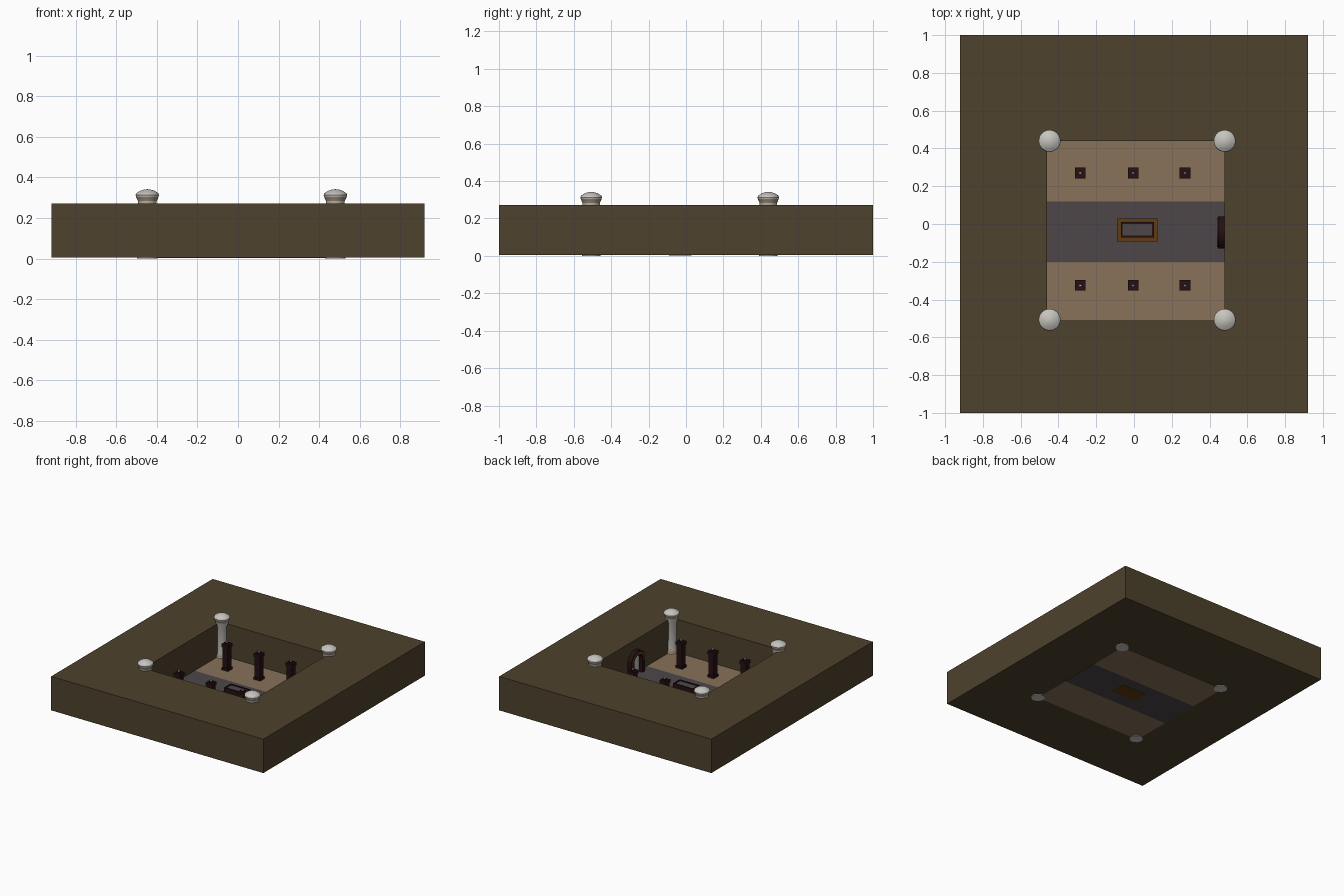
import bpy, bmesh, math

if "Cube" in bpy.data.objects:
    bpy.data.objects.remove(bpy.data.objects["Cube"])

def mat(name, r, g, b):
    m = bpy.data.materials.new(name)
    m.diffuse_color = (r, g, b, 1)
    m.use_nodes = True
    m.node_tree.nodes["Principled BSDF"].inputs["Base Color"].default_value = m.diffuse_color
    return m

EARTH = mat("earth_olive", 0.074, 0.054, 0.026)
TAN = mat("tan_floor", 0.25, 0.165, 0.102)
SLATE = mat("slate_floor", 0.075, 0.061, 0.065)
BROWN = mat("golden_brown", 0.12, 0.045, 0.004)
DARK = mat("dark_wood", 0.019, 0.005, 0.006)
STONE = mat("pale_stone", 0.56, 0.55, 0.51)
BAND = mat("beige_band", 0.33, 0.26, 0.18)


def finish(bm, name, mats):
    bmesh.ops.recalc_face_normals(bm, faces=bm.faces)
    me = bpy.data.meshes.new(name)
    bm.to_mesh(me)
    bm.free()
    ob = bpy.data.objects.new(name, me)
    bpy.context.collection.objects.link(ob)
    for m in mats:
        me.materials.append(m)
    return ob


def add_box(bm, x0, x1, y0, y1, z0, z1, mi=0):
    vs = bmesh.ops.create_cube(bm, size=1)["verts"]
    for v in vs:
        v.co = (x1 if v.co.x > 0 else x0, y1 if v.co.y > 0 else y0, z1 if v.co.z > 0 else z0)
    for f in {f for v in vs for f in v.link_faces}:
        f.material_index = mi


def box(name, dims, m):
    bm = bmesh.new()
    add_box(bm, *dims)
    return finish(bm, name, [m])


def ring_block(name, outer, inner, z0, z1, m):
    """Rectangular block with a rectangular opening."""
    bm = bmesh.new()

    def loop(r, z):
        x0, x1, y0, y1 = r
        return [bm.verts.new(p) for p in ((x0, y0, z), (x1, y0, z), (x1, y1, z), (x0, y1, z))]
    loops = [loop(outer, z0), loop(outer, z1), loop(inner, z1), loop(inner, z0)]
    for k in range(4):
        a, b = loops[k], loops[(k + 1) % 4]
        for i in range(4):
            j = (i + 1) % 4
            bm.faces.new((a[i], a[j], b[j], b[i]))
    return finish(bm, name, [m])


# Surrounding earth block and the sunken floor
X0, X1, Y0, Y1 = -0.46, 0.48, -0.51, 0.44
ring_block("earth_block", (-0.92, 0.92, -1, 1), (X0, X1, Y0, Y1), 0.006, 0.272, EARTH)
box("floor_front", (X0, X1, Y0, -0.20, 0.004, 0.012), TAN)
box("floor_back", (X0, X1, 0.12, Y1, 0.004, 0.012), TAN)
box("floor_aisle", (X0, X1, -0.20, 0.12, 0.004, 0.012), SLATE)

# Central plinth: brown plate, raised chest with dark rim
box("plinth_plate", (-0.09, 0.125, -0.092, 0.03, 0.002, 0.02), BROWN)
box("chest_body", (-0.064, 0.099, -0.066, 0.004, 0.02, 0.052), SLATE)
ring_block("chest_rim", (-0.07, 0.105, -0.072, 0.01), (-0.06, 0.095, -0.062, 0.0), 0.02, 0.058, DARK)

# Square posts with foot, head and small pale finial
for x in (-0.285, -0.005, 0.27):
    for y in (-0.325, 0.27):
        bm = bmesh.new()
        for h, z0, z1, mi in ((0.028, 0.01, 0.03, 0), (0.023, 0.03, 0.19, 0),
                              (0.028, 0.19, 0.215, 0), (0.012, 0.215, 0.222, 0),
                              (0.006, 0.222, 0.232, 1)):
            add_box(bm, x - h, x + h, y - h, y + h, z0, z1, mi)
        finish(bm, "post", [DARK, STONE])

# Corner columns turned from a profile
PROFILE = [(0, 0), (0.05, 0), (0.05, 0.02), (0.047, 0.035), (0.042, 0.042), (0.04, 0.25),
           (0.046, 0.262), (0.046, 0.283), (0.052, 0.295), (0.055, 0.303), (0.058, 0.313),
           (0.054, 0.322), (0.036, 0.334), (0.014, 0.341), (0, 0.342)]
N = 24
for cx in (-0.447, 0.48):
    for cy in (-0.507, 0.44):
        bm = bmesh.new()
        vs = [bm.verts.new((cx + r, cy, z)) for r, z in PROFILE]
        es = [bm.edges.new(p) for p in zip(vs, vs[1:])]
        bmesh.ops.spin(bm, geom=vs + es, cent=(cx, cy, 0), axis=(0, 0, 1),
                       angle=math.tau, steps=N)
        bmesh.ops.remove_doubles(bm, verts=bm.verts, dist=0.0005)
        for f in bm.faces:
            z = f.calc_center_median().z
            if 0.02 < z < 0.04 or 0.284 < z < 0.30:
                f.material_index = 1
        ob = finish(bm, "corner_column", [STONE, BAND])
        bpy.context.view_layer.objects.active = ob
        ob.select_set(True)
        bpy.ops.object.shade_smooth_by_angle(angle=math.radians(30))
        ob.select_set(False)


# Arched doorway against the right-hand wall
def arch(r, spring, z0=0.012, n=12):
    c = -0.045
    pts = [(c + r, z0)]
    pts += [(c + r * math.cos(math.pi * i / n), spring + r * math.sin(math.pi * i / n)) for i in range(n + 1)]
    return pts + [(c - r, z0)]


def arch_band(name, r_out, r_in, x0, x1, m, z0=0.012):
    bm = bmesh.new()
    rows = [[bm.verts.new((x, y, z)) for y, z in arch(r, 0.115, z0)]
            for r, x in ((r_out, x0), (r_out, x1), (r_in, x1), (r_in, x0))]
    for k in range(4):
        a, b = rows[k], rows[(k + 1) % 4]
        for i in range(len(a) - 1):
            bm.faces.new((a[i], a[i + 1], b[i + 1], b[i]))
    for i in (0, -1):
        bm.faces.new([r[i] for r in rows])
    return finish(bm, name, [m])


arch_band("door_surround", 0.085, 0.05, 0.445, 0.479, DARK)
arch_band("door_arch_trim", 0.076, 0.058, 0.440, 0.446, BROWN, z0=0.105)
bm = bmesh.new()
bm.faces.new([bm.verts.new((0.472, y, z)) for y, z in arch(0.052, 0.115)])
g = bmesh.ops.extrude_face_region(bm, geom=bm.faces[:])["geom"]
bmesh.ops.translate(bm, verts=[v for v in g if isinstance(v, bmesh.types.BMVert)], vec=(0.007, 0, 0))
finish(bm, "door_panel", [STONE])
